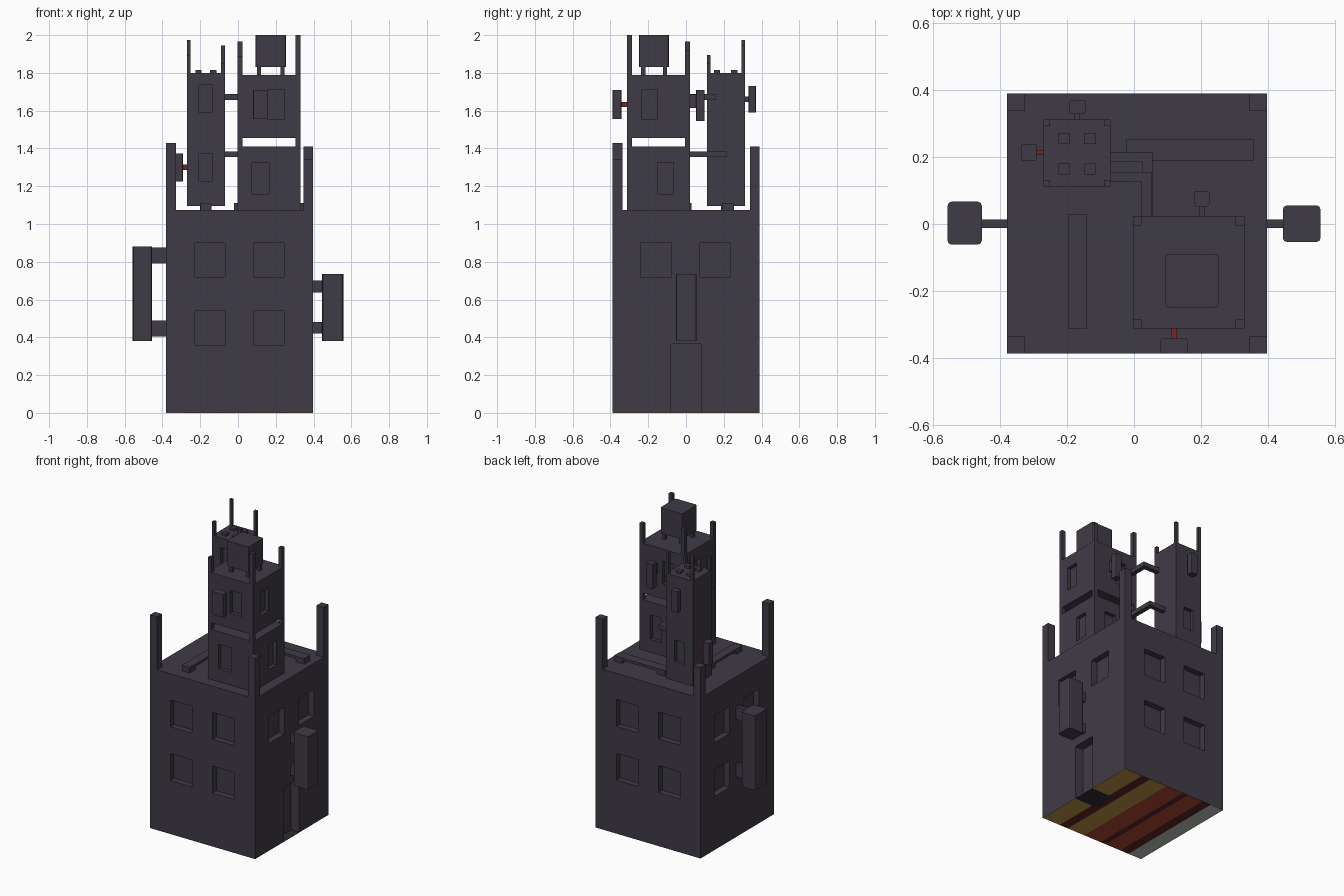
import bpy, bmesh

if "Cube" in bpy.data.objects:
    bpy.data.objects.remove(bpy.data.objects["Cube"])

def material(name, rgb):
    m = bpy.data.materials.new(name)
    m.diffuse_color = (*rgb, 1)
    m.use_nodes = True
    m.node_tree.nodes["Principled BSDF"].inputs["Base Color"].default_value = m.diffuse_color
    return m

STONE = material("dark_stone", (0.051, 0.043, 0.061))
RED = material("brick_red", (0.42, 0.06, 0.035))
ROD = material("rod_red", (0.16, 0.02, 0.02))
MAROON = material("dark_red", (0.11, 0.018, 0.02))
OCHRE = material("ochre", (0.50, 0.28, 0.06))
GREY = material("pale_grey", (0.50, 0.53, 0.50))
BLACK = material("black", (0.025, 0.025, 0.028))


def add_box(bm, x0, x1, y0, y1, z0, z1, chamfer=0):
    """Box from its limits, with optional rounded upright edges."""
    vs = bmesh.ops.create_cube(bm, size=1)["verts"]
    for v in vs:
        v.co = ((x0 + x1) / 2 + v.co.x * (x1 - x0),
                (y0 + y1) / 2 + v.co.y * (y1 - y0),
                (z0 + z1) / 2 + v.co.z * (z1 - z0))
    if chamfer:
        edges = {e for v in vs for e in v.link_edges
                 if abs(e.verts[0].co.z - e.verts[1].co.z) > 1e-5}
        bmesh.ops.bevel(bm, geom=list(edges), offset=chamfer, segments=2,
                        affect='EDGES', profile=0.5)


def part(name, boxes, mat=STONE, chamfer=0):
    bm = bmesh.new()
    for b in boxes:
        add_box(bm, *b, chamfer=chamfer)
    me = bpy.data.meshes.new(name)
    bm.to_mesh(me)
    bm.free()
    me.materials.append(mat)
    ob = bpy.data.objects.new(name, me)
    bpy.context.collection.objects.link(ob)
    return ob


def carve(ob, boxes):
    """Cut recesses into a part, then drop the cutter."""
    cutter = part("cutter", boxes)
    cutter.hide_render = True
    mod = ob.modifiers.new("recess", 'BOOLEAN')
    mod.operation = 'DIFFERENCE'
    mod.solver = 'EXACT'
    mod.object = cutter
    dg = bpy.context.evaluated_depsgraph_get()
    me = bpy.data.meshes.new_from_object(ob.evaluated_get(dg))
    ob.modifiers.clear()
    ob.data = me
    bpy.data.objects.remove(cutter)


def recess(axis, wall, side, a0, a1, z0, z1, d=0.04):
    """Limits of a recess cutter in a wall facing side * axis."""
    lo, hi = sorted((wall - side * d, wall + side * 0.02))
    return (lo, hi, a0, a1, z0, z1) if axis == 'x' else (a0, a1, lo, hi, z0, z1)


# main block with windows and door
X0, X1, Y0, Y1, ROOF = -0.38, 0.398, -0.388, 0.39, 1.075
block = part("main_block", [(X0, X1, Y0, Y1, 0.0015, ROOF)])
cuts = []
for z0, z1 in ((0.36, 0.54), (0.72, 0.90)):
    for a0, a1 in ((-0.23, -0.07), (0.083, 0.243)):
        cuts += [recess('y', Y0, -1, a0, a1, z0, z1),
                 recess('y', Y1, 1, a0, a1, z0, z1),
                 recess('x', X0, -1, a0, a1, z0, z1)]
        if z0 > 0.6:
            cuts.append(recess('x', X1, 1, a0 - 0.008, a1 - 0.008, z0, z1))
cuts.append(recess('x', X1, 1, -0.08, 0.08, -0.05, 0.365, 0.06))
carve(block, cuts)

# striped underside
stripes = [(X0, GREY), (-0.28, MAROON), (-0.215, RED), (-0.10, MAROON),
           (-0.06, RED), (0.07, OCHRE), (0.20, MAROON), (0.265, OCHRE)]
ends = [s[0] for s in stripes[1:]] + [X1]
for (x, mat), x_end in zip(stripes, ends):
    part("underside_stripe", [(x, x_end, Y0 + 0.001, Y1 - 0.001, 0.0005, 0.0015)], mat)
part("door_threshold", [(0.23, X1, -0.08, 0.08, 0, 0.002)], BLACK)


def corner_posts(name, x0, x1, y0, y1, z0, w, tops):
    """tops: (-x-y, +x-y, -x+y, +x+y)"""
    boxes = []
    for i, top in enumerate(tops):
        px = x1 - w if i % 2 else x0
        py = y1 - w if i > 1 else y0
        boxes.append((px, px + w, py, py + w, z0, top))
    part(name, boxes)


corner_posts("roof_posts", X0, X1, Y0, Y1, ROOF, 0.052, (1.43, 1.345, 1.28, 1.41))

# side boxes on brackets
part("left_side_box", [(-0.558, -0.455, -0.062, 0.067, 0.38, 0.88)], chamfer=0.013)
part("left_brackets", [(-0.46, X0, -0.012, 0.014, z, z + 0.085) for z in (0.405, 0.79)])
part("right_side_box", [(0.445, 0.558, -0.054, 0.056, 0.38, 0.735)], chamfer=0.013)
part("right_brackets", [(X1, 0.447, -0.012, 0.014, z, z + 0.062) for z in (0.42, 0.638)])

# low planks on the roof, raised on end blocks
part("roof_planks", [(-0.022, 0.357, 0.19, 0.255, 1.095, 1.112),
                     (-0.198, -0.14, -0.312, 0.028, 1.095, 1.112)])
part("roof_plank_blocks", [(x, x + 0.06, 0.19, 0.255, ROOF, 1.095) for x in (-0.022, 0.297)]
     + [(-0.198, -0.14, y, y + 0.06, ROOF, 1.095) for y in (-0.312, -0.032)])

# large tower: two storeys with an open gap
TX0, TX1, TY0, TY1 = -0.003, 0.33, -0.312, 0.022
lower = part("large_tower_lower", [(TX0, TX1, TY0, TY1, ROOF, 1.41)])
carve(lower, [recess('y', TY0, -1, 0.075, 0.165, 1.16, 1.325, 0.025),
              recess('y', TY1, 1, 0.165, 0.25, 1.16, 1.325, 0.025),
              recess('x', TX1, 1, -0.15, -0.065, 1.16, 1.325, 0.025),
              recess('x', TX0, -1, -0.235, -0.15, 1.16, 1.325, 0.025)])
upper = part("large_tower_upper", [(TX0, TX1, TY0, TY1, 1.455, 1.79)])
carve(upper, [recess('y', TY0, -1, 0.16, 0.245, 1.555, 1.71, 0.025),
              recess('y', TY1, 1, 0.08, 0.16, 1.555, 1.71, 0.025),
              recess('x', TX1, 1, -0.235, -0.15, 1.555, 1.71, 0.025),
              recess('x', TX0, -1, -0.15, -0.065, 1.555, 1.71, 0.025)])
corner_posts("gap_posts", TX0, TX1, TY0, TY1, 1.41, 0.026, (1.455,) * 4)
corner_posts("large_tower_posts", TX0, TX1, TY0, TY1, 1.79, 0.026,
             (1.89, 2.0, 1.965, 1.92))

# raised box on four legs
part("top_box", [(0.093, 0.254, -0.25, -0.09, 1.83, 2.0)], chamfer=0.012)
part("top_box_legs", [(x, x + 0.022, y, y + 0.022, 1.79, 1.83)
                      for x in (0.10, 0.225) for y in (-0.237, -0.122)])

# small tower
SX0, SX1, SY0, SY1 = -0.27, -0.07, 0.112, 0.312
small = part("small_tower", [(SX0, SX1, SY0, SY1, 1.095, 1.80)])
carve(small, [recess('y', SY0, -1, -0.207, -0.134, 1.59, 1.735, 0.025),
              recess('y', SY0, -1, -0.207, -0.134, 1.225, 1.37, 0.025),
              recess('y', SY1, 1, -0.207, -0.134, 1.225, 1.37, 0.025)])
part("small_tower_foot", [(-0.20, -0.145, 0.185, 0.245, ROOF, 1.10)])
part("small_tower_studs", [(x, x + 0.033, y, y + 0.033, 1.80, 1.816)
                           for x in (-0.226, -0.148) for y in (0.148, 0.239)])
corner_posts("small_tower_posts", SX0, SX1, SY0, SY1, 1.80, 0.019,
             (1.895, 1.85, 1.975, 1.945))

# panels held off the tower walls by rods
part("small_tower_left_panel", [(-0.337, -0.291, 0.189, 0.239, 1.225, 1.372)], chamfer=0.006)
part("small_tower_left_rod", [(-0.292, SX0, 0.206, 0.222, 1.285, 1.315)], ROD)
part("small_tower_back_panel", [(-0.195, -0.145, 0.331, 0.37, 1.59, 1.73)], chamfer=0.006)
part("small_tower_back_rod", [(-0.178, -0.163, SY1, 0.332, 1.645, 1.675)])
part("large_tower_back_panel", [(0.18, 0.226, 0.053, 0.099, 1.545, 1.71)], chamfer=0.006)
part("large_tower_back_rod", [(0.194, 0.212, TY1, 0.055, 1.615, 1.685)])
part("large_tower_front_panel", [(0.08, 0.16, -0.388, -0.342, 1.555, 1.71)], chamfer=0.006)
part("large_tower_front_rod", [(0.112, 0.128, -0.343, TY0, 1.62, 1.645)], ROD)

# elbow pipes joining the towers
for name, x, y, z in (("upper_pipe", 0.052, 0.155, 1.657), ("lower_pipe", 0.055, 0.215, 1.355)):
    part(name, [(SX1, x, y - 0.03, y, z, z + 0.03),
                (x - 0.03, x, TY1, y - 0.03, z, z + 0.03)])
